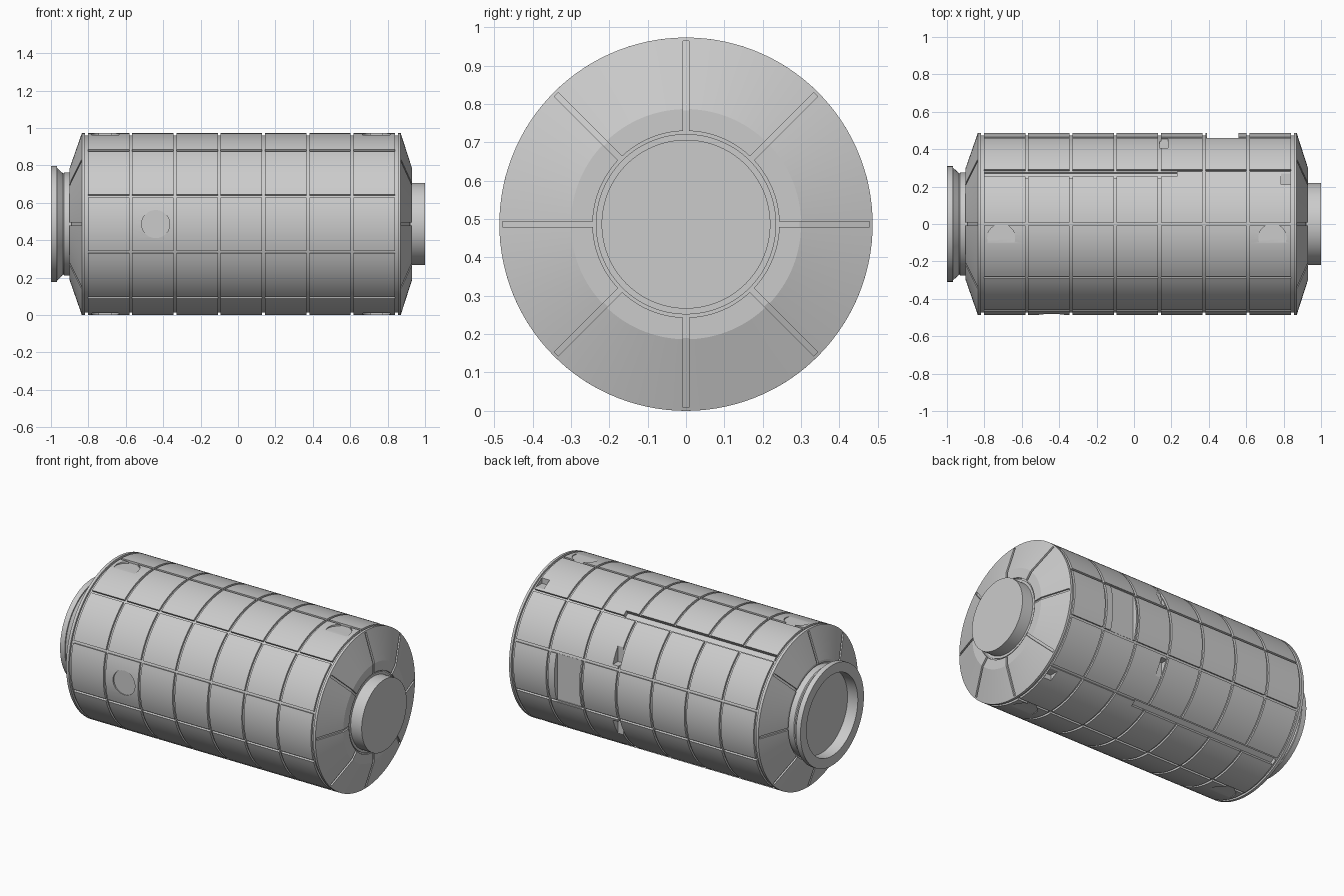
import bpy, bmesh
from math import pi, sin, cos, radians
from mathutils import Matrix, Vector

if "Cube" in bpy.data.objects:
    bpy.data.objects.remove(bpy.data.objects["Cube"])

R, CORE, GAP, SEGS = 0.4865, 0.474, 0.015, 120
FIRST, STEP, COLS, SECTORS = -0.81, 0.2367, 7, 10


def finish(name, bm):
    bmesh.ops.recalc_face_normals(bm, faces=bm.faces)
    me = bpy.data.meshes.new(name)
    bm.to_mesh(me)
    bm.free()
    ob = bpy.data.objects.new(name, me)
    ob.location.z = R
    bpy.context.collection.objects.link(ob)
    return ob


def lathe(name, profile):
    """Revolve (x, radius) points around the x axis."""
    bm = bmesh.new()
    vs = [bm.verts.new((x, 0, r)) for x, r in profile]
    es = [bm.edges.new(p) for p in zip(vs, vs[1:])]
    bmesh.ops.spin(bm, geom=vs + es, cent=(0, 0, 0), axis=(1, 0, 0),
                   angle=2 * pi, steps=SEGS)
    bmesh.ops.remove_doubles(bm, verts=bm.verts, dist=1e-5)
    return finish(name, bm)


def box(bm, lo, hi, rot=Matrix()):
    lo, hi = Vector(lo), Vector(hi)
    m = rot @ Matrix.Translation((lo + hi) / 2) @ Matrix.Diagonal((*(hi - lo), 1))
    bmesh.ops.create_cube(bm, size=1, matrix=m)


def disc(bm, matrix):
    bmesh.ops.create_cone(bm, cap_ends=True, segments=48, radius1=0.075,
                          radius2=0.075, depth=0.1, matrix=matrix)


def prism(bm, profile, width, rot):
    """Extrude an (x, radius) outline to a radial slot cutter."""
    a, b = [[bm.verts.new(rot @ Vector((x, y, r))) for x, r in profile]
            for y in (-width / 2, width / 2)]
    bm.faces.new(a)
    bm.faces.new(b[::-1])
    n = len(a)
    for i in range(n):
        j = (i + 1) % n
        bm.faces.new((a[i], b[i], b[j], a[j]))


def cut(ob, cutter):
    mod = ob.modifiers.new("cut", 'BOOLEAN')
    mod.operation, mod.solver, mod.object = 'DIFFERENCE', 'EXACT', cutter
    bpy.context.view_layer.objects.active = ob
    bpy.ops.object.modifier_apply(modifier=mod.name)


# pressure hull with conical ends, end collars and a recess round the hatch
hull = lathe("hull", [
    (-0.89, 0), (-0.89, 0.285), (-0.90, 0.285), (-0.90, 0.30), (-0.835, R),
    (-0.818, R), (-0.818, CORE), (0.855, CORE), (0.855, R), (0.87, R),
    (0.93, 0.30), (0.93, 0.243), (0.92, 0.243), (0.92, 0)])

# docking ring (left) and hatch (right)
ring = lathe("docking_ring", [
    (-0.88, 0), (-0.88, 0.275), (-0.93, 0.275), (-0.935, 0.27), (-0.968, 0.302),
    (-0.968, 0.31), (-1, 0.31), (-1, 0.25), (-0.93, 0.25), (-0.93, 0)])
hatch = lathe("hatch", [(0.90, 0), (0.90, 0.235), (0.925, 0.235), (0.925, 0.22),
                        (1, 0.22), (1, 0)])

# curved outer panels
bm = bmesh.new()
N = SEGS // SECTORS
half = pi / SECTORS - GAP / 2 / R
for col in range(COLS):
    x0 = FIRST + col * STEP + GAP / 2
    x1 = x0 + STEP - GAP
    for s in range(SECTORS):
        mid = pi / 2 + (s + 0.5) * 2 * pi / SECTORS
        loops = []
        for i in range(N + 1):
            a = mid - half + 2 * half * i / N
            loops.append([bm.verts.new((x, r * cos(a), r * sin(a))) for x, r in
                          ((x0, 0.468), (x1, 0.468), (x1, R), (x0, R))])
        bm.faces.new(loops[0])
        bm.faces.new(loops[-1][::-1])
        for p, q in zip(loops, loops[1:]):
            for k in range(4):
                m = (k + 1) % 4
                bm.faces.new((p[k], q[k], q[m], p[m]))
panels = finish("panels", bm)

# cutter for radial seams on both end cones
bm = bmesh.new()
for i in range(8):
    rot = Matrix.Rotation(i * pi / 4, 3, 'X')
    prism(bm, [(0.92, 0.235), (0.92, 0.296), (0.8626, 0.478), (0.95, 0.478),
               (0.95, 0.235)], GAP, rot)
    prism(bm, [(-0.89, 0.28), (-0.89, 0.296), (-0.828, 0.478), (-0.92, 0.478),
               (-0.92, 0.28)], GAP, rot)
seams = finish("seam_cutter", bm)

# cutter for portholes, windows and trenches
bm = bmesh.new()
disc(bm, Matrix.Translation((-0.44, -0.526, 0)) @ Matrix.Rotation(pi / 2, 4, 'X'))
box(bm, (0.39, 0.455, -0.158), (0.56, 0.6, 0.158))
for side in (1, -1):
    for x in (-0.71, 0.74):
        disc(bm, Matrix.Translation((x, -0.075, side * 0.526)))
    for x0, x1, y, z0, z1 in ((0.137, 0.182, 0.405, 0.172, 0.3),
                              (0.785, 0.838, 0.21, 0.405, 0.6)):
        zs = sorted((side * z0, side * z1))
        box(bm, (x0, y, zs[0]), (x1, 0.6, zs[1]))
    box(bm, (-0.80, 0.46, -0.018), (0.23, 0.55, 0.018),
        Matrix.Rotation(side * radians(56.5), 4, 'X'))
openings = finish("opening_cutter", bm)

cut(hull, seams)
cut(hull, openings)
cut(panels, openings)
for ob in (seams, openings):
    bpy.data.objects.remove(ob)

# smooth curved surfaces, crisp edges
bpy.ops.object.select_all(action='DESELECT')
for ob in (hull, ring, hatch, panels):
    ob.select_set(True)
bpy.context.view_layer.objects.active = hull
bpy.ops.object.shade_smooth_by_angle(angle=radians(15))
